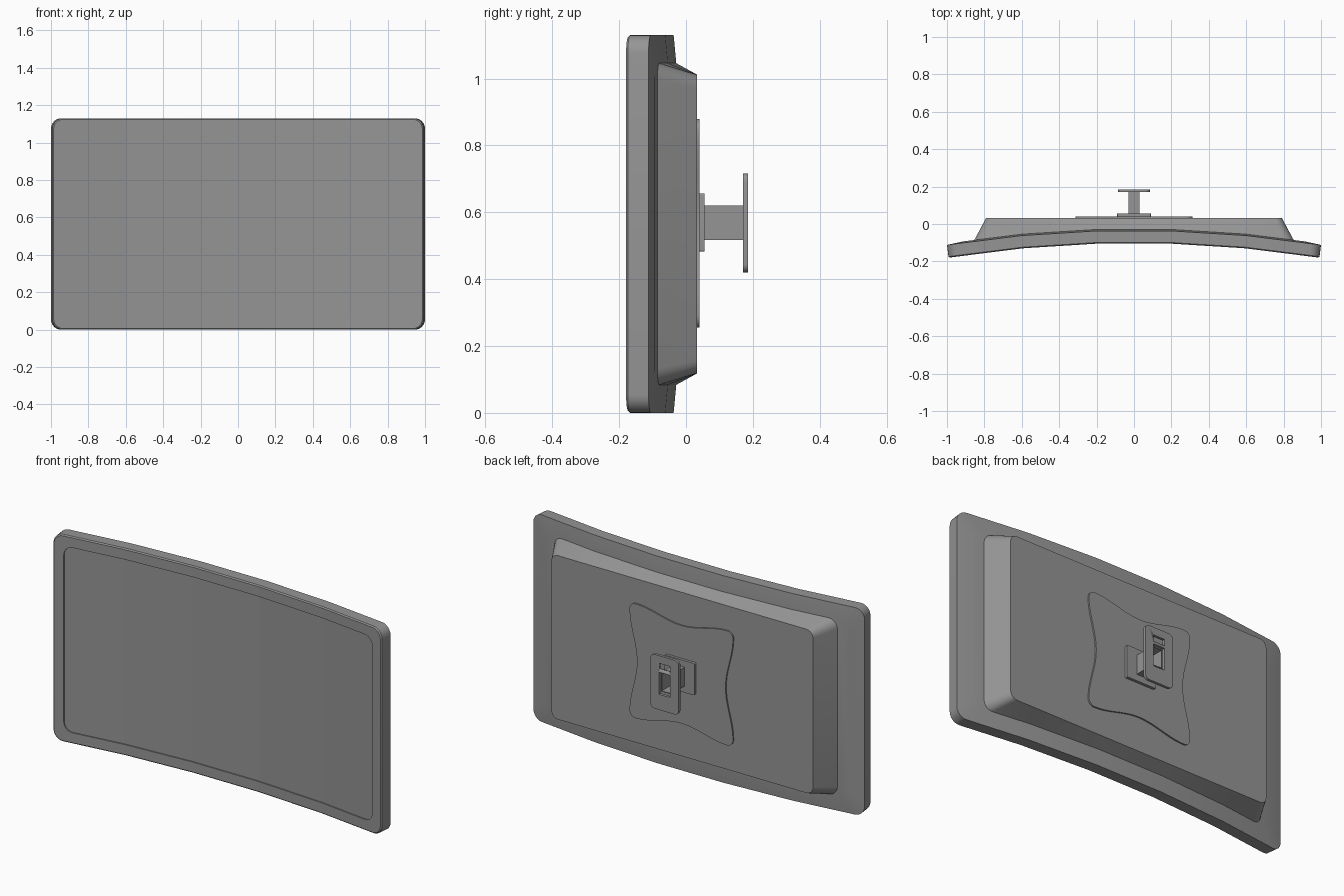
import bpy, bmesh, math
from mathutils import Vector

if "Cube" in bpy.data.objects:
    bpy.data.objects.remove(bpy.data.objects["Cube"], do_unlink=True)

grey = bpy.data.materials.new("mid grey")
grey.use_nodes = True
COLOR = (0.3, 0.3, 0.3, 1)
grey.diffuse_color = COLOR
grey.node_tree.nodes["Principled BSDF"].inputs["Base Color"].default_value = COLOR

MID = 0.565          # height of the screen centre
HALF_H = 0.565
BREAKS = (-0.6, -0.2, 0.2, 0.6)


def bend(x):
    """Depth offset of the faceted curve at x."""
    a = abs(x)
    return -0.0625 * max(0, min(a, 0.6) - 0.2) - 0.125 * max(0, a - 0.6)


def rounded_rect(hw, hh, r, y, cz=MID, seg=6):
    pts = []
    for k, (sx, sz) in enumerate(((1, 1), (-1, 1), (-1, -1), (1, -1))):
        for i in range(seg + 1):
            a = math.pi / 2 * (k + i / seg)
            pts.append(Vector((sx * (hw - r) + r * math.cos(a), y,
                               cz + sz * (hh - r) + r * math.sin(a))))
    return pts


def rect(hw, hh, y, cz):
    return [Vector((x * hw, y, cz + z * hh)) for x, z in ((1, 1), (-1, 1), (-1, -1), (1, -1))]


def loft(rings, caps=True, closed=False):
    """Skin a stack of equal-length outlines."""
    bm = bmesh.new()
    vs = [[bm.verts.new(p) for p in ring] for ring in rings]
    n = len(vs[0])
    pairs = list(zip(vs, vs[1:])) + ([(vs[-1], vs[0])] if closed else [])
    for a, b in pairs:
        for i in range(n):
            j = (i + 1) % n
            bm.faces.new((a[i], a[j], b[j], b[i]))
    if caps:
        bm.faces.new(vs[0])
        bm.faces.new(vs[-1])
    bmesh.ops.recalc_face_normals(bm, faces=bm.faces)
    return bm


def cut_columns(bm):
    for x in BREAKS:
        bmesh.ops.bisect_plane(bm, geom=bm.verts[:] + bm.edges[:] + bm.faces[:],
                               plane_co=(x, 0, 0), plane_no=(1, 0, 0), dist=1e-5)


def finish(bm, name, flat_front=False):
    me = bpy.data.meshes.new(name)
    bm.to_mesh(me)
    bm.free()
    me.materials.append(grey)
    ob = bpy.data.objects.new(name, me)
    bpy.context.collection.objects.link(ob)
    bpy.ops.object.select_all(action="DESELECT")
    ob.select_set(True)
    bpy.context.view_layer.objects.active = ob
    bpy.ops.object.shade_smooth_by_angle(angle=math.radians(25))
    if flat_front:
        for p in me.polygons:
            if p.normal.y < -0.9:
                p.use_smooth = False
    return ob


# Curved screen panel: recessed display, bezel, rim and sloped back
profile = [(0.066, 0.046, -0.099), (0.060, 0.050, -0.099), (0.060, 0.050, -0.105),
           (0.006, 0.050, -0.105), (0.0, 0.055, -0.099), (0.0, 0.055, -0.037),
           (0.085, 0.040, -0.029)]
panel = loft([rounded_rect(1 - i, HALF_H - i, r, y) for i, r, y in profile])
cut_columns(panel)
for v in panel.verts:
    depth = (-0.037 - v.co.y) / 0.07
    off = bend(v.co.x)
    v.co.x *= 1 - 0.009 * max(0, depth)
    v.co.y += off
finish(panel, "screen_panel", True)

# Tapered rear housing, seated on the curved back
housing = loft([rounded_rect(0.855, 0.482, 0.05, -0.031),
                rounded_rect(0.79, 0.447, 0.04, 0.033)])
cut_columns(housing)
for v in housing.verts:
    if v.co.y < 0:
        v.co.y += bend(v.co.x)
finish(housing, "rear_housing")


# Wavy-edged backing plate: rounded corners, each side dips in the middle
def wavy(y):
    pts = rounded_rect(0.312, 0.312, 0.035, y, 0.567)
    out = []
    for i, p in enumerate(pts):
        out.append(p)
        if i % 7 == 6:
            q = pts[(i + 1) % len(pts)]
            inward = Vector((0, 0, 0.567)) - (p + q) / 2
            inward.y = 0
            inward.normalize()
            for k in range(1, 20):
                t = k / 20
                out.append(p.lerp(q, t) + inward * 0.045 * math.sin(math.pi * t) ** 2)
    return out


finish(loft([wavy(0.03), wavy(0.041)]), "wavy_back_plate")

# Square mount base
finish(loft([rounded_rect(0.09, 0.087, 0.006, y, 0.569) for y in (0.038, 0.056)]),
       "mount_base")

# Hollow neck
NECK_Z = 0.569
finish(loft([rect(0.03, 0.052, 0.05, NECK_Z), rect(0.03, 0.052, 0.172, NECK_Z),
             rect(0.026, 0.048, 0.172, NECK_Z), rect(0.026, 0.048, 0.05, NECK_Z)],
            caps=False, closed=True), "mount_neck")

# Outer bracket with a slot and a neck opening cut through it
bracket = finish(loft([rounded_rect(0.085, 0.148, 0.025, y, 0.568) for y in (0.17, 0.185)]),
                 "mount_bracket")
for name, hw, hh, cz in (("slot_cutter", 0.034, 0.017, 0.657),
                         ("opening_cutter", 0.034, 0.06, 0.565)):
    cutter = finish(loft([rect(hw, hh, y, cz) for y in (0.1, 0.25)]), name)
    cutter.hide_render = True
    cutter.hide_viewport = True
    mod = bracket.modifiers.new(name, "BOOLEAN")
    mod.operation = "DIFFERENCE"
    mod.solver = "EXACT"
    mod.object = cutter
